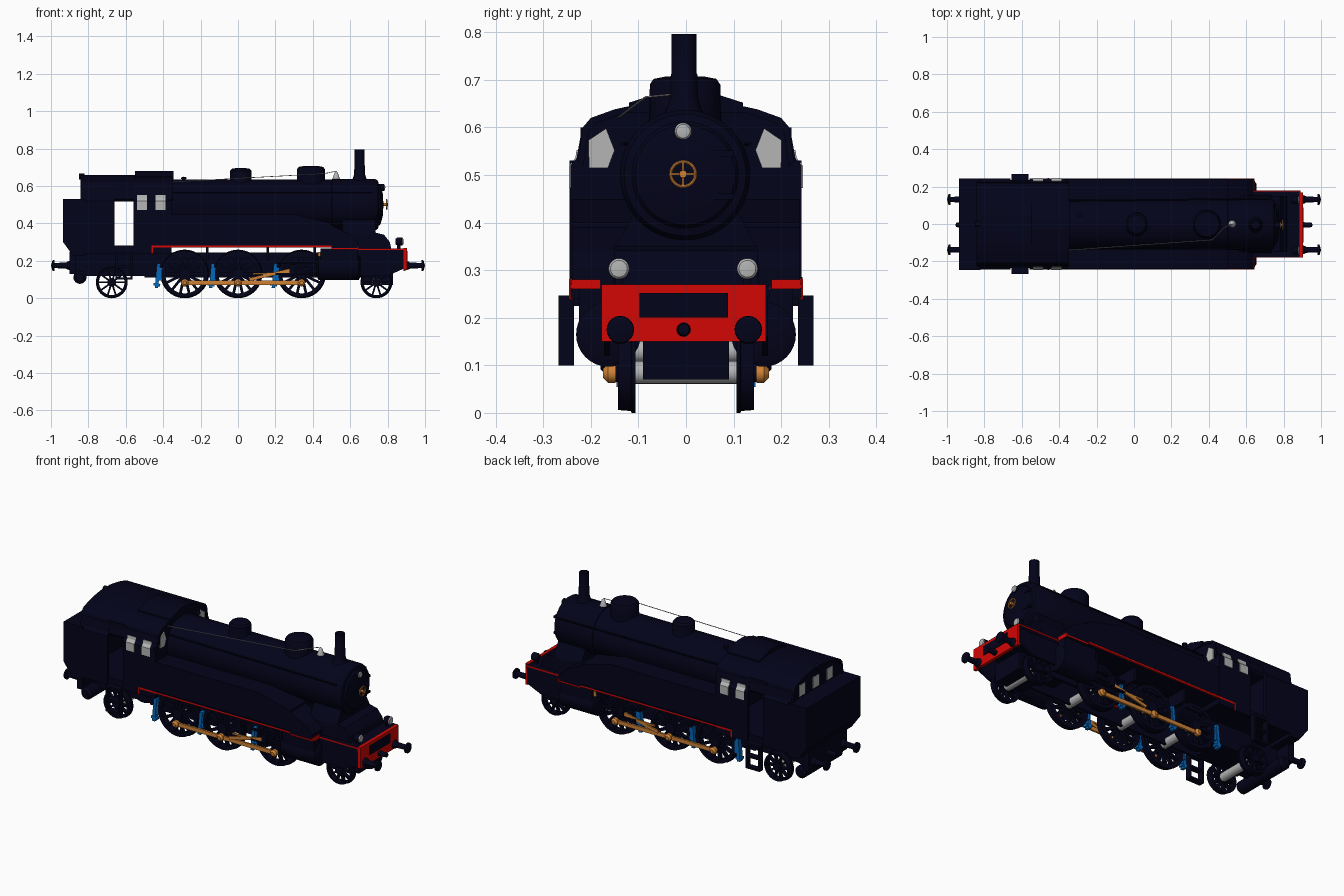
import bpy, bmesh, math
from mathutils import Vector

def material(name, rgb):
    m = bpy.data.materials.new(name)
    m.diffuse_color = (*rgb, 1)
    return m
NAVY = material("dark navy paint", (0.001, 0.001, 0.0105))
RED = material("red paint", (0.65, 0.002, 0.001))
BRASS = material("orange brass", (0.62, 0.22, 0.035))
BLUE = material("blue paint", (0.001, 0.14, 0.5))
GREY = material("light grey", (0.46, 0.46, 0.46))

def finish(name, bm, mat, smooth=False):
    bmesh.ops.remove_doubles(bm, verts=bm.verts, dist=1e-5)
    bmesh.ops.recalc_face_normals(bm, faces=bm.faces)
    me = bpy.data.meshes.new(name)
    bm.to_mesh(me)
    bm.free()
    me.materials.append(mat)
    if smooth:
        me.shade_smooth()
        me.set_sharp_from_angle(angle=math.radians(35))
    ob = bpy.data.objects.new(name, me)
    bpy.context.collection.objects.link(ob)
    return ob

def prism(name, pts, plane, a, b, mat=NAVY):
    """Extrude a 2D outline: 'xz' runs along y, 'yz' along x, 'xy' along z."""
    place = {'xz': lambda p, t: (p[0], t, p[1]), 'yz': lambda p, t: (t, p[0], p[1]),
             'xy': lambda p, t: (p[0], p[1], t)}[plane]
    bm = bmesh.new()
    A = [bm.verts.new(place(p, a)) for p in pts]
    B = [bm.verts.new(place(p, b)) for p in pts]
    bm.faces.new(A)
    bm.faces.new(B)
    for i in range(len(pts)):
        j = (i + 1) % len(pts)
        bm.faces.new((A[i], A[j], B[j], B[i]))
    return finish(name, bm, mat)

def box(name, x0, x1, y0, y1, z0, z1, mat=NAVY):
    return prism(name, [(x0, y0), (x1, y0), (x1, y1), (x0, y1)], 'xy', z0, z1, mat)

def lathe(name, prof, axis, loc, mat=NAVY, seg=32, ring=False):
    """Spin (radius, height) points around an axis through loc."""
    bm = bmesh.new()
    rings = []
    for r, h in prof:
        row = []
        for k in range(seg):
            c, s = r * math.cos(math.tau * k / seg), r * math.sin(math.tau * k / seg)
            v = {'x': (h, c, s), 'y': (c, h, s), 'z': (c, s, h)}[axis]
            row.append(bm.verts.new(Vector(loc) + Vector(v)))
        rings.append(row)
    n = len(rings)
    for i in range(n if ring else n - 1):
        A, B = rings[i], rings[(i + 1) % n]
        for k in range(seg):
            l = (k + 1) % seg
            bm.faces.new((A[k], A[l], B[l], B[k]))
    if not ring:
        for row, p in ((rings[0], prof[0]), (rings[-1], prof[-1])):
            if p[0] > 0:
                bm.faces.new(row)
    return finish(name, bm, mat, True)

def rod(name, a, b, w, t, mat):
    """Flat bar in the xz plane from a to b (x, z), at y range t."""
    d = Vector((b[0] - a[0], b[1] - a[1])).normalized()
    n = Vector((-d.y, d.x)) * w / 2
    pts = [(p[0] + k * n.x, p[1] + k * n.y) for p, k in ((a, 1), (a, -1), (b, -1), (b, 1))]
    return prism(name, pts, 'xz', t[0], t[1], mat)

def tube(name, pts, r, mat=NAVY):
    cu = bpy.data.curves.new(name, 'CURVE')
    cu.dimensions = '3D'
    cu.bevel_depth, cu.bevel_resolution, cu.use_fill_caps = r, 1, True
    sp = cu.splines.new('POLY')
    sp.points.add(len(pts) - 1)
    for p, q in zip(sp.points, pts):
        p.co = (*q, 1)
    cu.materials.append(mat)
    ob = bpy.data.objects.new(name, cu)
    bpy.context.collection.objects.link(ob)

def wheel(x, r, s, spokes, weight):
    lathe("wheel_rim", [(r - 0.006, s * 0.143), (r - 0.004, s * 0.116), (r, s * 0.114), (r, s * 0.106),
                        (r * 0.8, s * 0.106), (r * 0.8, s * 0.143)], 'y', (x, 0, r), NAVY, 40, True)
    lathe("wheel_hub", [(r * 0.24, s * 0.106), (r * 0.24, s * 0.148)], 'y', (x, 0, r), NAVY, 20)
    for k in range(spokes):
        a = math.tau * k / spokes
        rod("wheel_spoke", (x + math.cos(a) * r * 0.2, r + math.sin(a) * r * 0.2),
            (x + math.cos(a) * r * 0.86, r + math.sin(a) * r * 0.86), r * 0.11, (s * 0.115, s * 0.135), NAVY)
    if weight:  # balance weight opposite the crank pin
        arc = [(x + math.cos(a) * r * 0.85, r + math.sin(a) * r * 0.85)
               for a in [math.radians(50 + 10 * i) for i in range(9)]]
        prism("balance_weight", arc, 'xz', s * 0.112, s * 0.14)
        rod("crank_arm", (x, r), (x, r - 0.045), 0.045, (s * 0.12, s * 0.147), NAVY)

# Boiler, smokebox and door
lathe("boiler", [(0.134, -0.36), (0.134, 0.5), (0.137, 0.502), (0.137, 0.735), (0.128, 0.748), (0.112, 0.752),
                 (0.105, 0.762), (0.06, 0.774), (0, 0.778)], 'x', (0, -0.002, 0.5), NAVY, 48)
for z in (0.455, 0.545):
    box("door_hinge", 0.75, 0.772, -0.02, 0.1, z - 0.006, z + 0.006)
lathe("chimney", [(0.045, 0.62), (0.033, 0.65), (0.029, 0.665), (0.028, 0.71), (0.026, 0.715), (0.026, 0.796),
                  (0.02, 0.796), (0.02, 0.72), (0, 0.72)], 'z', (0.65, -0.004, 0))
lathe("sand_dome", [(0.078, 0.59), (0.075, 0.64), (0.074, 0.69), (0.066, 0.702), (0.04, 0.707), (0, 0.708)], 'z', (0.39, -0.002, 0))
lathe("steam_dome", [(0.07, 0.6), (0.058, 0.635), (0.058, 0.68), (0.048, 0.692), (0.02, 0.697), (0, 0.697)], 'z', (0.015, -0.002, 0))
lathe("whistle", [(0.008, 0.61), (0.008, 0.635), (0.014, 0.638), (0.014, 0.646), (0, 0.65)], 'z', (-0.29, 0.05, 0), NAVY, 16)
lathe("bell", [(0.02, 0.638), (0.016, 0.65), (0.009, 0.67), (0, 0.68)], 'z', (0.525, 0, 0), GREY, 16)
tube("bell_wire", [(-0.35, -0.14, 0.622), (0.42, -0.085, 0.664), (0.48, -0.02, 0.67), (0.525, 0, 0.68)], 0.002, GREY)
# Brass handwheel and top lamp
lathe("door_handwheel", [(0.026 + 0.0035 * math.cos(math.tau * i / 8), 0.0035 * math.sin(math.tau * i / 8)) for i in range(8)],
      'x', (0.795, -0.006, 0.502), BRASS, 28, True)
lathe("handwheel_hub", [(0.008, 0.77), (0.008, 0.803)], 'x', (0, -0.006, 0.502), BRASS, 16)
box("handwheel_spoke", 0.792, 0.797, -0.031, 0.019, 0.5, 0.504, BRASS)
box("handwheel_spoke", 0.792, 0.797, -0.008, -0.004, 0.477, 0.527, BRASS)
def lamp(x, y, z, r):
    lathe("lamp_body", [(r * 0.7, x - 0.035), (r, x - 0.025), (r, x)], 'x', (0, y, z), NAVY, 20)
    lathe("lamp_lens", [(r, x), (r * 0.8, x + 0.005), (0, x + 0.008)], 'x', (0, y, z), GREY, 20)
lamp(0.78, -0.006, 0.592, 0.018)

# Saddle below the smokebox, front deck and frame
prism("smokebox_saddle", [(-0.155, 0.26), (0.155, 0.26), (0.15, 0.345), (0.11, 0.42), (-0.11, 0.42), (-0.15, 0.345)], 'yz', 0.56, 0.735)
prism("saddle_front", [(0.73, 0.26), (0.82, 0.26), (0.812, 0.3), (0.78, 0.34), (0.73, 0.352)], 'xz', -0.15, 0.15)
box("front_deck", 0.64, 0.89, -0.177, 0.175, 0.245, 0.267)
for s in (1, -1):
    prism("front_frame", [(0.6, 0.25), (0.89, 0.25), (0.89, 0.16), (0.8, 0.12), (0.6, 0.12)], 'xz', s * 0.16, s * 0.172)
box("front_truck", 0.66, 0.83, -0.09, 0.09, 0.07, 0.17)
box("buffer_beam", 0.885, 0.903, -0.178, 0.168, 0.15, 0.27, RED)
box("beam_plate", 0.9, 0.907, -0.098, 0.088, 0.2, 0.252)
box("rear_beam", -0.9, -0.865, -0.175, 0.175, 0.13, 0.25)
for e in (1, -1):
    for y in (-0.138, 0.131):
        lathe("buffer", [(0.03, e * 0.885), (0.02, e * 0.915), (0.016, e * 0.92), (0.014, e * 0.98),
                         (0.029, e * 0.982), (0.028, e * 0.992), (0, e * 1.0)], 'x', (0, y, 0.175), NAVY, 20)
    lathe("coupling_hook", [(0.016, e * 0.885), (0.012, e * 0.95), (0, e * 0.955)], 'x', (0, -0.005, 0.175), NAVY, 12)

# Cab: solid end walls, arched shell, side plates around an open doorway
outer = [(0.227, 0.53), (0.217, 0.6), (0.2, 0.62), (0.15, 0.638), (0.095, 0.65), (0.04, 0.658)]
arch = outer + [(-y, z) for y, z in reversed(outer)]
inner = [(y * 0.95, z - 0.012) for y, z in arch]
wall = [(0.24, 0.28), (0.24, 0.53)] + arch + [(-0.24, 0.53), (-0.24, 0.28)]
prism("cab_front_wall", wall, 'yz', -0.37, -0.355)
prism("cab_rear_wall", wall, 'yz', -0.83, -0.815)
prism("cab_roof", arch + inner[::-1], 'yz', -0.842, -0.348)
prism("roof_vent", [(-0.12, 0.63), (0.12, 0.63), (0.12, 0.652), (0.07, 0.668), (0.03, 0.681), (-0.03, 0.681),
                    (-0.07, 0.668), (-0.12, 0.652)], 'yz', -0.55, -0.345)
lathe("roof_lamp", [(0.016, -0.85), (0.016, -0.82)], 'x', (0, 0, 0.65), NAVY, 16)
box("cab_floor", -0.87, -0.355, -0.235, 0.235, 0.245, 0.283)
for s in (1, -1):
    for x0, x1 in ((-0.56, -0.355), (-0.83, -0.66)):
        prism("cab_side", [(s * 0.243, 0.24), (s * 0.243, 0.52), (s * 0.23, 0.535), (s * 0.221, 0.585),
                           (s * 0.205, 0.585), (s * 0.21, 0.53), (s * 0.225, 0.52), (s * 0.225, 0.24)], 'yz', x0, x1)
    box("door_header", -0.665, -0.555, s * 0.207, s * 0.222, 0.575, 0.6)
    for x0, x1 in ((-0.54, -0.487), (-0.44, -0.388)):  # side windows follow the wall lean
        prism("side_window", [(s * 0.2455, 0.473), (s * 0.2455, 0.52), (s * 0.2325, 0.536), (s * 0.23, 0.553),
                              (s * 0.226, 0.553), (s * 0.24, 0.473)], 'yz', x0, x1, GREY)
    prism("front_window", [(s * y - 0.002, z) for y, z in ((0.148, 0.552), (0.162, 0.515), (0.202, 0.515), (0.203, 0.573),
                                                           (0.166, 0.598))], 'yz', -0.356, -0.349, GREY)
    # Step ladder below the doorway
    for x in (-0.655, -0.575):
        box("step_side", x, x + 0.01, s * 0.235, s * 0.268, 0.1, 0.245)
    for z in (0.1, 0.165, 0.235):
        box("step_tread", -0.655, -0.565, s * 0.235, s * 0.268, z, z + 0.012)
for y in (-0.115, 0.01, 0.135):
    box("rear_window", -0.835, -0.829, y - 0.026, y + 0.026, 0.538, 0.602, GREY)
prism("coal_bunker", [(-0.82, 0.53), (-0.935, 0.53), (-0.935, 0.3), (-0.88, 0.225), (-0.82, 0.225)], 'xz', -0.245, 0.243)
box("rear_lower_frame", -0.87, -0.47, -0.09, 0.09, 0.12, 0.25)
lathe("air_tank", [(0.02, -0.18), (0.035, -0.165), (0.035, 0.165), (0.02, 0.18)], 'y', (-0.845, 0, 0.112), NAVY, 24)

# Both sides: tanks, running edge, cylinders, rods and brakes
for s in (1, -1):
    prism("side_tank", [(-0.36, 0.28), (0.5, 0.28), (0.5, 0.4), (0.3, 0.45), (-0.36, 0.45)], 'xz', s * 0.09, s * 0.24)
    prism("tank_nose", [(0.5, 0.262), (0.64, 0.262), (0.64, 0.3), (0.6, 0.34), (0.5, 0.39)], 'xz', s * 0.1, s * 0.24)
    box("running_board", -0.46, 0.5, s * 0.1, s * 0.238, 0.272, 0.281)
    box("red_edge", -0.46, 0.5, s * 0.236, s * 0.2435, 0.271, 0.281, RED)
    box("edge_cover", -0.36, 0.5, s * 0.236, s * 0.2445, 0.281, 0.286)
    box("red_edge_end", -0.463, -0.455, s * 0.238, s * 0.246, 0.238, 0.281, RED)
    box("red_edge_front", 0.5, 0.644, s * 0.238, s * 0.2425, 0.262, 0.27, RED)
    box("red_edge_corner", 0.638, 0.644, s * 0.18, s * 0.241, 0.26, 0.28, RED)
    box("red_deck_edge", 0.64, 0.89, s * 0.172, s * 0.178, 0.258, 0.2665, RED)
    tube("boiler_rail", [(-0.35, s * 0.125, 0.565), (0.72, s * 0.135, 0.565)], 0.004)
    lathe("cylinder", [(0.045, 0.42), (0.068, 0.43), (0.068, 0.645), (0.05, 0.655)], 'x', (0, s * 0.163, 0.165))
    box("valve_chest", 0.44, 0.64, s * 0.09, s * 0.225, 0.16, 0.265)
    for z in (0.125, 0.185):
        box("slide_bar", 0.2, 0.44, s * 0.158, s * 0.172, z, z + 0.01)
    for x in (-0.165, 0.16, 0.41):
        box("board_bracket", x - 0.007, x + 0.007, s * 0.08, s * 0.2, 0.2, 0.275)
    box("main_frame", -0.5, 0.66, s * 0.07, s * 0.085, 0.11, 0.245)
    rod("coupling_rod", (-0.29, 0.083), (0.35, 0.083), 0.022, (s * 0.148, s * 0.159), BRASS)
    rod("connecting_rod", (0.06, 0.1), (0.285, 0.152), 0.017, (s * 0.161, s * 0.17), BRASS)
    rod("valve_rod", (0.08, 0.13), (0.28, 0.135), 0.009, (s * 0.162, s * 0.17), BRASS)
    rod("piston_rod", (0.27, 0.152), (0.44, 0.16), 0.014, (s * 0.16, s * 0.17), NAVY)
    box("crosshead", 0.275, 0.305, s * 0.158, s * 0.18, 0.132, 0.182)
    lathe("oil_cup", [(0.008, 0.222), (0.008, 0.248)], 'z', (0.435, s * 0.205, 0), BRASS, 12)
    for x in (-0.285, 0, 0.34):
        lathe("crank_pin", [(0.02, s * 0.148), (0.02, s * 0.164), (0.01, s * 0.174)], 'y', (x, 0, 0.083), BRASS, 16)
        wheel(x, 0.13, s, 14, True)
    for x in (0.74, -0.675):
        wheel(x, 0.085, s, 10, False)
    for x in (-0.43, -0.14, 0.195):  # brake hangers with shoes
        rod("brake_hanger", (x + 0.006, 0.185), (x - 0.006, 0.055), 0.018, (s * 0.118, s * 0.146), BLUE)
        rod("brake_shoe", (x + 0.016, 0.165), (x + 0.014, 0.095), 0.02, (s * 0.11, s * 0.142), BLUE)
        rod("brake_foot", (x - 0.022, 0.075), (x + 0.014, 0.07), 0.014, (s * 0.12, s * 0.144), BLUE)
    lamp(0.878, s * 0.135 - 0.006, 0.303, 0.022)
    box("lamp_stand", 0.85, 0.868, s * 0.135 - 0.014, s * 0.135 + 0.002, 0.262, 0.29)
# Axles and cross members
for x, r in ((-0.285, 0.13), (0, 0.13), (0.34, 0.13), (0.74, 0.085), (-0.675, 0.085)):
    lathe("axle", [(0.024, -0.107), (0.024, 0.107)], 'y', (x, 0, r), GREY, 20)
for x in (-0.44, -0.14, 0.17, 0.5):
    box("frame_stretcher", x - 0.03, x + 0.03, -0.075, 0.075, 0.16, 0.24)
box("inner_red_gear", 0.06, 0.1, -0.06, 0.06, 0.19, 0.21, RED)
